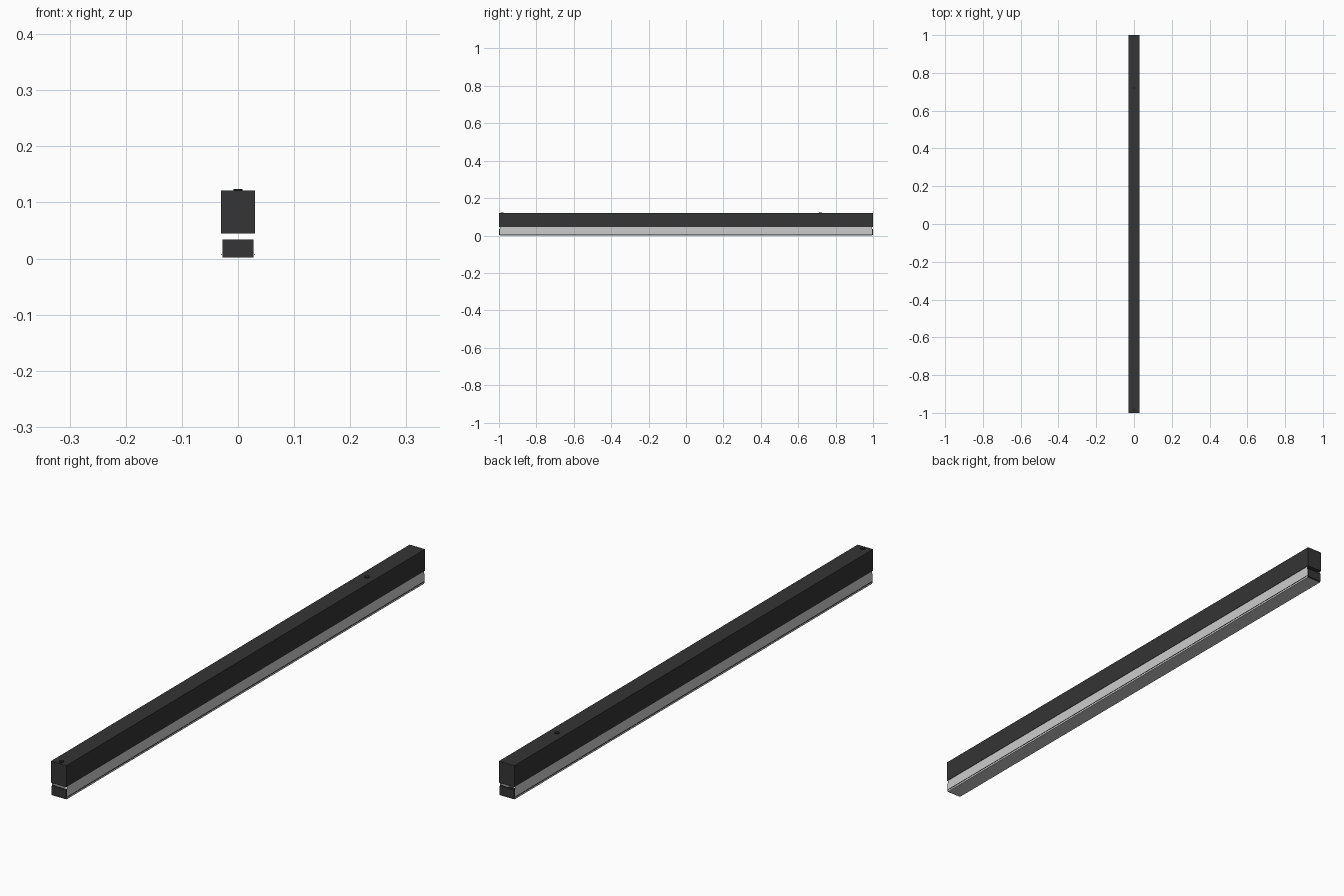
import bpy
from math import pi

if "Cube" in bpy.data.objects:
    bpy.data.objects.remove(bpy.data.objects["Cube"])


def material(name, rgba):
    m = bpy.data.materials.new(name)
    m.diffuse_color = rgba
    m.use_nodes = True
    m.node_tree.nodes["Principled BSDF"].inputs["Base Color"].default_value = m.diffuse_color
    return m


BLACK = material("black_metal", (0.035, 0.035, 0.035, 1))
CHIP = material("dark_chip", (0.02, 0.02, 0.02, 1))
GREY = material("mid_grey", (0.2, 0.2, 0.2, 1))
TEAL = material("dark_teal", (0.03, 0.08, 0.09, 1))
CLEAR = material("clear_cover", (1.0, 0.97, 1.0, 0.12))


def box(name, x, y, z, mat):
    """Box from (min, max) ranges on each axis."""
    bpy.ops.mesh.primitive_cube_add(
        size=1, location=[(a + b) / 2 for a, b in (x, y, z)])
    o = bpy.context.object
    o.name = name
    o.scale = [b - a for a, b in (x, y, z)]
    bpy.ops.object.transform_apply(location=False, rotation=False, scale=True)
    o.data.materials.append(mat)
    return o


def disc(name, x, y, z0, z1, r, mat):
    bpy.ops.mesh.primitive_cylinder_add(
        vertices=24, radius=r, depth=z1 - z0, location=(x, y, (z0 + z1) / 2))
    o = bpy.context.object
    o.name = name
    o.data.materials.append(mat)
    bpy.ops.object.shade_smooth_by_angle(angle=pi / 6)
    return o


# Main housing with cable bushings on top
box("housing", (-0.03, 0.03), (-1, 1), (0.045, 0.121), BLACK)
for y in (-0.985, 0.72):
    disc("cable_bushing", 0, y, 0.12, 0.124, 0.008, CHIP)

# Clear U-shaped cover under the housing
W, H, T = 0.0285, 0.045, 0.001
outline = [(-W, H), (-W, 0), (W, 0), (W, H)]
verts = [(x, y, z) for y in (-0.995, 0.995) for x, z in outline]
mesh = bpy.data.meshes.new("clear_cover")
mesh.from_pydata(verts, [], [(i, i + 1, i + 5, i + 4) for i in range(3)])
cover = bpy.data.objects.new("clear_cover", mesh)
bpy.context.collection.objects.link(cover)
mesh.materials.append(CLEAR)

# End caps and thin edge rails
for s in (-1, 1):
    box("end_cap", (-0.028, 0.028), sorted((s * 0.992, s)), (0.002, 0.034), BLACK)
    box("edge_rail", sorted((s * 0.0285, s * 0.0297)), (-0.995, 0.995),
        (0.0065, 0.008), CHIP)

# Two banks of cross-wise chips, slightly taller in the middle of each bank
Z = 0.009
for start, mid in ((-0.57, -0.30), (0.46, 0.72)):
    for i in range(13):
        y = start + i * 0.0405
        tall = abs(y + 0.014 - mid) < 0.06
        box("light_chip", (-0.025, 0.025), (y, y + 0.028),
            (Z, Z + (0.006 if tall else 0.003)), CHIP)
    box("sensor_block", (-0.012, 0.012), (mid - 0.03, mid + 0.03),
        (Z + 0.002, Z + 0.007), TEAL)

# Sparse components between the banks
for y in (-0.86, -0.785, -0.71, 0.17, 0.25, 0.33):
    box("driver_part", (-0.013, 0.017), (y - 0.018, y + 0.018), (Z, Z + 0.003), CHIP)
    box("driver_pin", (0.006, 0.016), (y - 0.031, y - 0.025), (Z, Z + 0.003), CHIP)
box("connector", (-0.016, 0.016), (-0.66, -0.615), (Z, Z + 0.003), GREY)
disc("round_fitting", 0, -0.96, Z, Z + 0.003, 0.008, CHIP)

# Centre control plate with display and buttons on its underside
box("control_plate", (-0.026, 0.026), (-0.05, 0.13), (Z - 0.001, Z + 0.003), BLACK)
box("control_display", (-0.016, 0.016), (0.0, 0.08), (Z - 0.002, Z - 0.001), TEAL)
for y in (-0.035, -0.015, 0.095, 0.115):
    for x in (-0.012, 0.012):
        disc("control_button", x, y, Z - 0.003, Z - 0.001, 0.006, CHIP)
